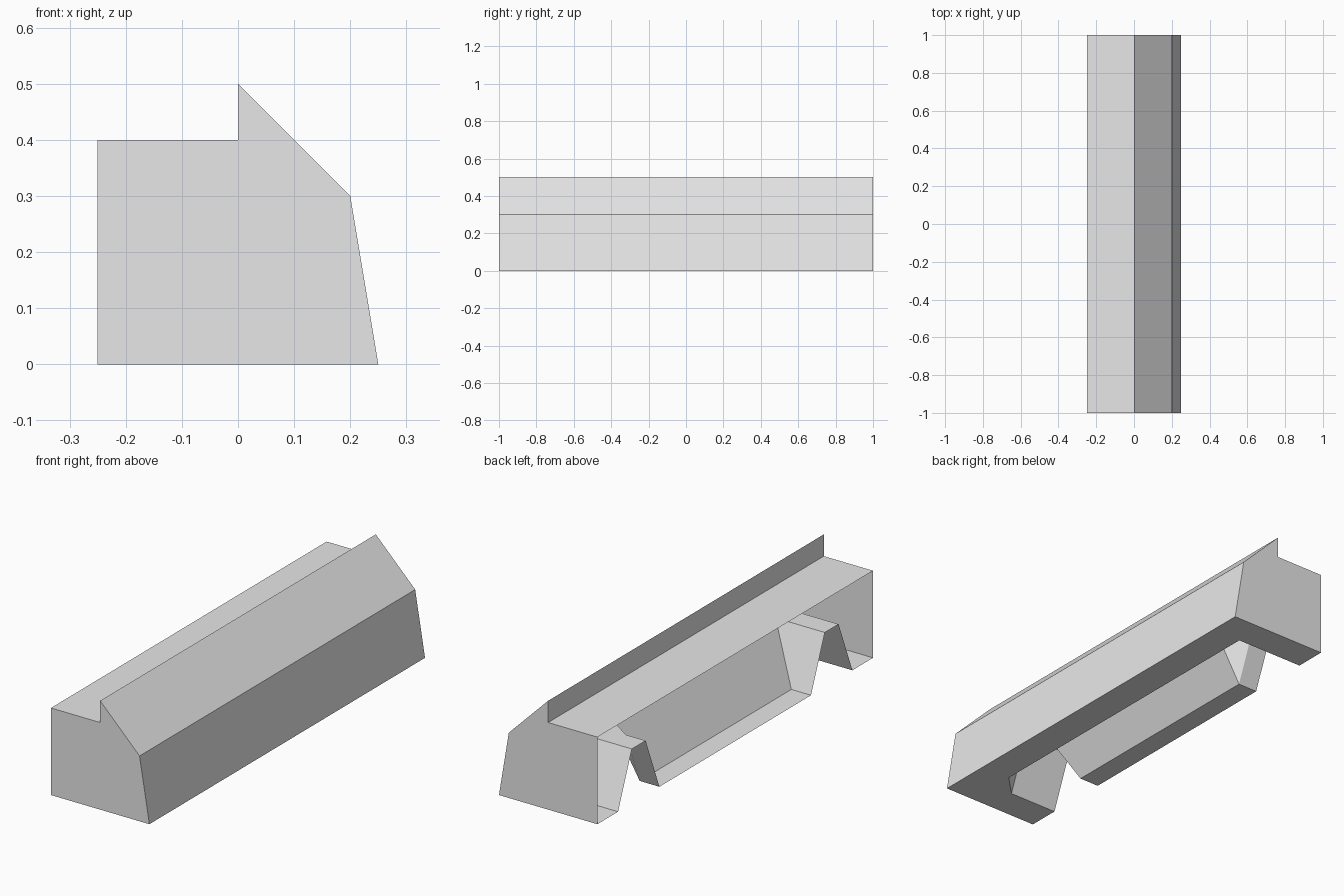
import bpy
import bmesh

if "Cube" in bpy.data.objects:
    bpy.data.objects.remove(bpy.data.objects["Cube"], do_unlink=True)

grey = bpy.data.materials.new("plain_grey")
grey.use_nodes = True
colour = (0.8, 0.8, 0.8, 1)
grey.diffuse_color = colour
grey.node_tree.nodes["Principled BSDF"].inputs["Base Color"].default_value = colour

HALF = 1.0
SIDE = 0.25
CHANNEL_TOP = 0.25

bm = bmesh.new()


def face(points):
    return bm.faces.new([bm.verts.new(p) for p in points])


def at(points, z):
    return [(x, y, z) for x, y in points]


def wall(lower, upper):
    """Join two matching paths with one face per segment."""
    for i in range(len(lower) - 1):
        face([lower[i], lower[i + 1], upper[i + 1], upper[i]])


# Outer shell: stepped profile along y, open on the -x side
profile = [(-SIDE, 0.4), (0, 0.4), (0, 0.5), (0.2, 0.3), (SIDE, 0)]
front, back = ([(x, y, z) for x, z in profile] for y in (-HALF, HALF))
wall(front, back)
for end in (front, back):
    face(end + [(-SIDE, end[0][1], 0)])

# Channel plan: outer wall and inner block wall, at floor and ceiling
outer_low = [(-SIDE, 0.85), (0.1, 0.85), (0.1, -0.75), (0, -0.85), (-SIDE, -0.85)]
outer_high = [(-SIDE, 0.75), (0.1, 0.75), (0.1, -0.65), (0, -0.75), (-SIDE, -0.75)]
block_low = [(-SIDE, 0.55), (-0.15, 0.55), (-0.15, 0.55), (-0.15, -0.55), (-SIDE, -0.55)]
block_high = [(-SIDE, 0.65), (-0.15, 0.65), (0, 0.55), (0, -0.65), (-SIDE, -0.65)]
for low, high in ((outer_low, outer_high), (block_low, block_high)):
    wall(at(low, 0), at(high, CHANNEL_TOP))

# Channel ceiling, underside of the shell and underside of the inner block
face(at(outer_high + block_high[::-1], CHANNEL_TOP))
rim = [(-SIDE, -HALF), (SIDE, -HALF), (SIDE, HALF), (-SIDE, HALF)]
face(at(rim + outer_low, 0))
face(at(block_low[:2] + block_low[3:], 0))

bmesh.ops.remove_doubles(bm, verts=bm.verts, dist=0.0001)
bmesh.ops.recalc_face_normals(bm, faces=bm.faces)

mesh = bpy.data.meshes.new("ridged_channel_block")
bm.to_mesh(mesh)
bm.free()
mesh.materials.append(grey)
block = bpy.data.objects.new("ridged_channel_block", mesh)
bpy.context.collection.objects.link(block)
